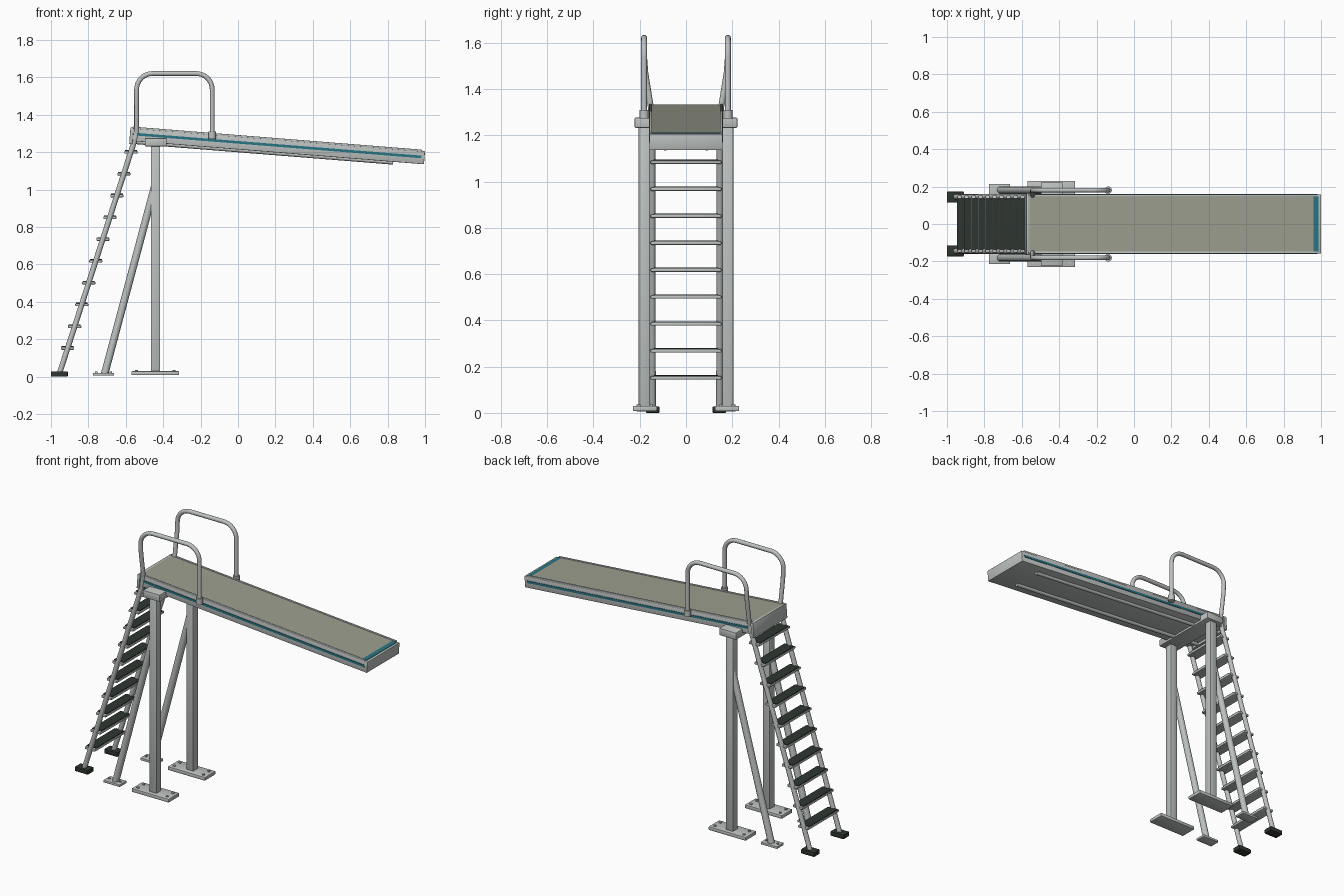
import bpy, bmesh, math
from mathutils import Matrix, Vector

if "Cube" in bpy.data.objects:
    bpy.data.objects.remove(bpy.data.objects["Cube"])


def material(name, rgb):
    m = bpy.data.materials.new(name)
    m.diffuse_color = (*rgb, 1)
    m.use_nodes = True
    m.node_tree.nodes["Principled BSDF"].inputs["Base Color"].default_value = m.diffuse_color
    return m


METAL = material("light grey metal", (0.51, 0.54, 0.53))
PAD = material("grip surface", (0.34, 0.35, 0.28))
TEAL = material("teal trim", (0.022, 0.18, 0.23))
DARK = material("dark rubber", (0.027, 0.036, 0.028))


def finish(obj, mat):
    obj.data.materials.clear()
    obj.data.materials.append(mat)
    bpy.ops.object.select_all(action='DESELECT')
    obj.select_set(True)
    bpy.context.view_layer.objects.active = obj
    bpy.ops.object.shade_smooth_by_angle(angle=math.radians(35))
    return obj


def from_bmesh(name, bm, mat):
    me = bpy.data.meshes.new(name)
    bm.to_mesh(me)
    bm.free()
    obj = bpy.data.objects.new(name, me)
    bpy.context.collection.objects.link(obj)
    return finish(obj, mat)


def box(name, x, y, z, mat, bevel=0.0, frame=Matrix()):
    """Box from (min, max) ranges, optionally placed in a tilted frame."""
    bm = bmesh.new()
    size = [r[1] - r[0] for r in (x, y, z)]
    mid = [(r[0] + r[1]) / 2 for r in (x, y, z)]
    bmesh.ops.create_cube(bm, size=1)
    bmesh.ops.transform(bm, matrix=Matrix.Translation(mid) @ Matrix.Diagonal((*size, 1)), verts=bm.verts)
    if bevel:
        bmesh.ops.bevel(bm, geom=bm.edges[:], offset=bevel, segments=2, profile=0.5, affect='EDGES')
    bmesh.ops.transform(bm, matrix=frame, verts=bm.verts)
    return from_bmesh(name, bm, mat)


def tube(name, points, radius, mat):
    """Round tube along a path of points."""
    cu = bpy.data.curves.new(name + "_path", 'CURVE')
    cu.dimensions = '3D'
    cu.bevel_depth = radius
    cu.bevel_resolution = 4
    cu.use_fill_caps = True
    sp = cu.splines.new('POLY')
    sp.points.add(len(points) - 1)
    for p, co in zip(sp.points, points):
        p.co = (*co, 1)
    tmp = bpy.data.objects.new(name + "_path", cu)
    bpy.context.collection.objects.link(tmp)
    bpy.context.view_layer.update()
    me = bpy.data.meshes.new_from_object(tmp.evaluated_get(bpy.context.evaluated_depsgraph_get()))
    bpy.data.objects.remove(tmp)
    obj = bpy.data.objects.new(name, me)
    bpy.context.collection.objects.link(obj)
    return finish(obj, mat)


def span(side, a, b):
    return tuple(sorted((side * a, side * b)))


# Tilted board: local x runs along the board, local z = 0 is its top
tilt = Matrix.Translation((-0.575, 0, 1.331)) @ Matrix.Rotation(math.radians(4.55), 4, 'Y')
L = 1.58
box("board_body", (0.004, L), (-0.158, 0.158), (-0.07, 0), METAL, 0.003, tilt)
box("board_grip_pad", (0.012, L - 0.042), (-0.148, 0.148), (-0.002, 0.003), PAD, 0, tilt)
box("board_tip_stripe", (L - 0.042, L - 0.014), (-0.146, 0.146), (-0.002, 0.003), TEAL, 0, tilt)
box("board_rear_plate", (0, 0.018), (-0.165, 0.165), (-0.086, 0.003), METAL, 0.003, tilt)
for s, tag in ((-1, "front"), (1, "back")):
    box(f"board_edge_lip_{tag}", (0.012, L - 0.02), span(s, 0.147, 0.159), (-0.004, 0.007), METAL, 0.002, tilt)
    box(f"board_side_stripe_{tag}", (0.035, L - 0.018), span(s, 0.157, 0.161), (-0.039, -0.025), TEAL, 0, tilt)
    tube(f"underside_rail_{tag}", [tilt @ Vector((x, s * 0.09, -0.073)) for x in (0.02, 1.415)], 0.012, METAL)

# Cross beam under the board
box("cross_beam", (-0.498, -0.382), (-0.222, 0.222), (1.232, 1.276), METAL, 0.004)

for s, tag in ((-1, "front"), (1, "back")):
    # Main post with bolted base plate
    box(f"post_{tag}", (-0.465, -0.417), span(s, 0.157, 0.205), (0.02, 1.24), METAL, 0.004)
    box(f"post_base_{tag}", (-0.57, -0.315), span(s, 0.125, 0.23), (0.008, 0.03), METAL, 0.004)
    for i, (dx, y) in enumerate(((-0.1, 0.15), (-0.1, 0.205), (0.1, 0.15), (0.1, 0.205))):
        x = -0.442 + dx
        tube(f"base_bolt_{tag}_{i}", [(x, s * y, 0.025), (x, s * y, 0.036)], 0.008, METAL)

    # Slanted brace with foot plate
    tube(f"brace_{tag}", [(-0.713, s * 0.181, 0.015), (-0.442, s * 0.181, 1.03)], 0.02, METAL)
    box(f"brace_foot_{tag}", (-0.775, -0.662), span(s, 0.147, 0.214), (0.006, 0.021), METAL, 0.003)
    for i, x in enumerate((-0.757, -0.68)):
        tube(f"brace_bolt_{tag}_{i}", [(x, s * 0.181, 0.018), (x, s * 0.181, 0.027)], 0.007, METAL)

    # Ladder side and rubber foot
    tube(f"ladder_side_{tag}", [(-0.955, s * 0.145, 0.015), (-0.541, s * 0.147, 1.3)], 0.0145, METAL)
    box(f"ladder_foot_{tag}", (-1.0, -0.91), span(s, 0.115, 0.173), (0, 0.028), DARK, 0.004)

    # Hand rail: rear leg leans out from the ladder, rounded top corners
    r, top, x0, x1, y = 0.085, 1.621, -0.542, -0.138, s * 0.181
    path = [(x0, s * 0.147, 1.29), (x0, s * 0.155, 1.34), (x0, s * 0.176, 1.47)]
    path += [(x0 + r - r * math.cos(a), y, top - r + r * math.sin(a))
             for a in (math.radians(11.25 * k) for k in range(9))]
    path += [(x1 - r + r * math.sin(a), y, top - r + r * math.cos(a))
             for a in (math.radians(11.25 * k) for k in range(9))]
    path += [(x1, y, 1.275)]
    tube(f"hand_rail_{tag}", path, 0.0128, METAL)
    tube(f"rail_collar_{tag}", [(x1, y, 1.272), (x1, y, 1.31)], 0.02, METAL)

# Ladder treads: metal tray with dark grip on top
for i in range(10):
    z = 0.153 + 0.1165 * i
    x = -0.955 + (z - 0.015) * 0.414 / 1.285
    box(f"tread_tray_{i}", (x - 0.035, x + 0.035), (-0.153, 0.153), (z - 0.009, z + 0.006), METAL, 0.004)
    box(f"tread_grip_{i}", (x - 0.032, x + 0.032), (-0.138, 0.138), (z + 0.004, z + 0.010), DARK)
